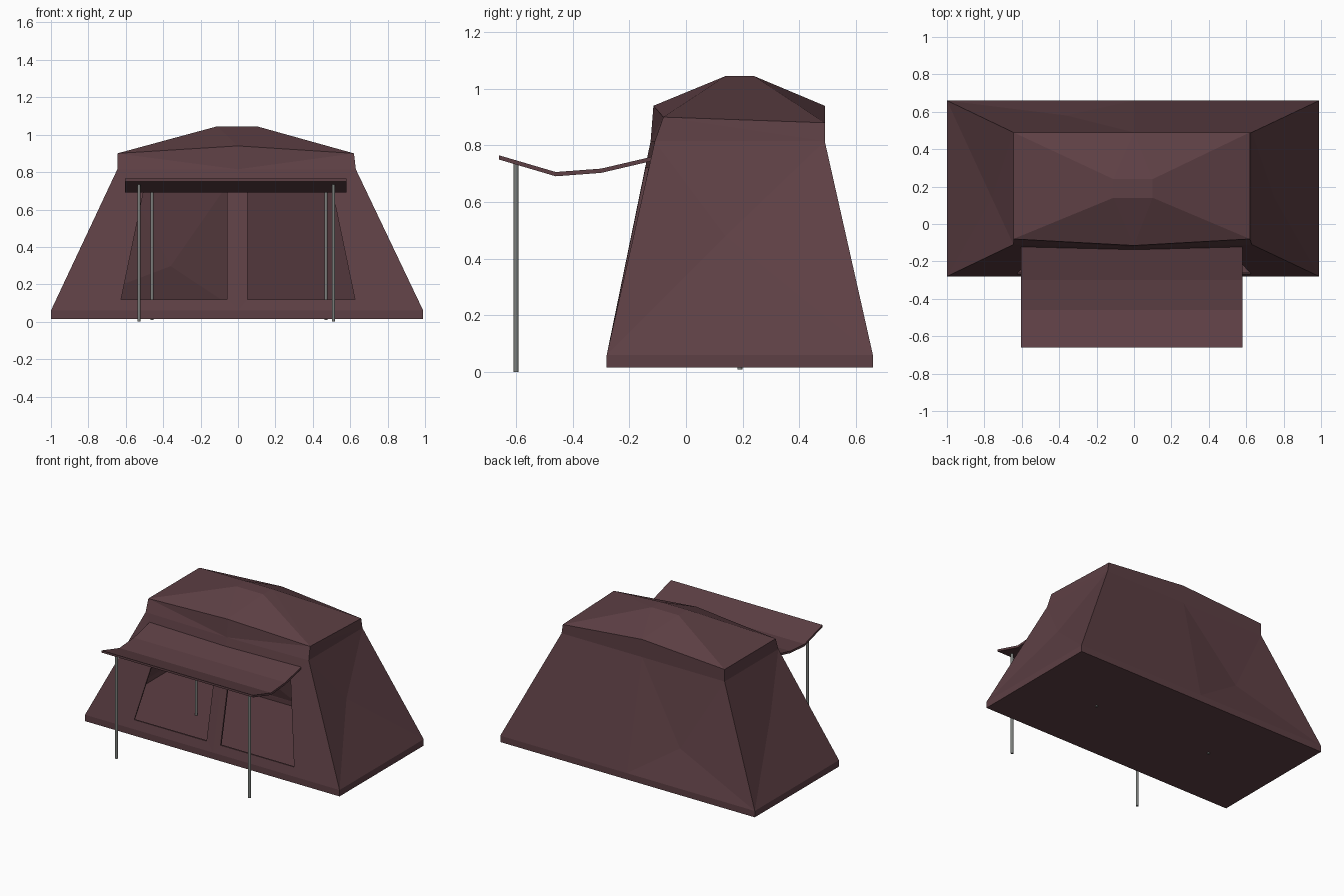
import bpy
import bmesh
from mathutils import Vector

cube = bpy.data.objects.get("Cube")
if cube:
    bpy.data.objects.remove(cube, do_unlink=True)


def material(name, rgb):
    mat = bpy.data.materials.new(name)
    mat.use_nodes = True
    colour = (*rgb, 1)
    mat.diffuse_color = colour
    mat.node_tree.nodes["Principled BSDF"].inputs["Base Color"].default_value = colour
    return mat


canvas = material("maroon canvas", (0.11, 0.05, 0.058))
metal = material("grey metal", (0.2, 0.21, 0.2))


def finish(bm, name, mat):
    bmesh.ops.recalc_face_normals(bm, faces=bm.faces)
    mesh = bpy.data.meshes.new(name)
    bm.to_mesh(mesh)
    bm.free()
    mesh.materials.append(mat)
    obj = bpy.data.objects.new(name, mesh)
    bpy.context.collection.objects.link(obj)
    return obj


def extrude_profile(name, points, offset, mat):
    """Solid made by sweeping a flat outline along an offset."""
    bm = bmesh.new()
    face = bm.faces.new([bm.verts.new(p) for p in points])
    swept = bmesh.ops.extrude_face_region(bm, geom=[face])["geom"]
    bmesh.ops.translate(bm, vec=Vector(offset),
                        verts=[v for v in swept if isinstance(v, bmesh.types.BMVert)])
    return finish(bm, name, mat)


# Tent shell: rings run front left, front middle, front right, then along the back
def ring(bm, left, right, front, back, z):
    pts = [(left, front, z), (0, front, z), (right, front, z),
           (right, back, z), (0, back, z), (left, back, z)]
    return [bm.verts.new(p) for p in pts]


bm = bmesh.new()
floor = ring(bm, -1, 0.99, -0.28, 0.66, 0.015)
hem = ring(bm, -1, 0.99, -0.28, 0.66, 0.06)
eave = ring(bm, -0.645, 0.63, -0.11, 0.49, 0.815)
brim = ring(bm, -0.645, 0.62, -0.08, 0.49, 0.9)
eave[1].co.y = -0.125
brim[1].co.y = -0.115
for i in (1, 4):
    brim[i].co.z = 0.94
brim[3].co.z = 0.88

# Slack canvas: one sagging point on some wall panels
dents = {2: (0.75, 0.14, 0.48), 4: (-0.36, 0.58, 0.3), 5: (-0.76, 0.14, 0.48)}
bm.faces.new(floor)
for low, high in ((floor, hem), (hem, eave), (eave, brim)):
    for i in range(6):
        j = (i + 1) % 6
        quad = [low[i], low[j], high[j], high[i]]
        if low is hem and i in dents:
            centre = bm.verts.new(dents[i])
            for k in range(4):
                bm.faces.new((quad[k], quad[(k + 1) % 4], centre))
        else:
            bm.faces.new(quad)

# Roof planes rising to a small flat top
fl, fm, fr, br, bk, bl = brim
t = [bm.verts.new((x, y, 1.045)) for x, y in
     ((-0.11, 0.14), (0.1, 0.14), (0.1, 0.24), (-0.11, 0.24))]
for face in ((fl, fm, t[0]), (fm, t[1], t[0]), (fm, fr, t[1]), (fr, br, t[2], t[1]),
             (br, bk, t[2]), (bk, t[3], t[2]), (bk, bl, t[3]), (bl, fl, t[0], t[3]), t):
    bm.faces.new(face)
bmesh.ops.triangulate(bm, faces=bm.faces)
shell = finish(bm, "tent_shell", canvas)
solid = shell.modifiers.new("thickness", "SOLIDIFY")
solid.thickness = 0.012
solid.offset = -1

# Two slanted openings cut through the front wall
cutters = []
for side, inner in ((-1, -0.06), (1, 0.05)):
    outline = [(inner, -0.5, 0.12), (side * 0.625, -0.5, 0.12),
               (side * 0.5, -0.5, 0.72), (inner, -0.5, 0.72)]
    cutter = extrude_profile("opening_cutter", outline, (0, 0.55, 0), canvas)
    cutter.hide_render = True
    cut = shell.modifiers.new("opening", "BOOLEAN")
    cut.operation = "DIFFERENCE"
    cut.solver = "EXACT"
    cut.object = cutter
    cutters.append(cutter)
bpy.context.view_layer.objects.active = shell
for name in [m.name for m in shell.modifiers]:
    bpy.ops.object.modifier_apply(modifier=name)
for cutter in cutters:
    bpy.data.objects.remove(cutter, do_unlink=True)

# Sagging awning sheet
path = [(-0.66, 0.765), (-0.46, 0.706), (-0.3, 0.718), (-0.12, 0.76)]
outline = ([(-0.605, y, z) for y, z in path] +
           [(-0.605, y, z - 0.015) for y, z in reversed(path)])
extrude_profile("awning", outline, (1.185, 0, 0), canvas)


# Poles
def pole(name, x, y, bottom, top):
    bm = bmesh.new()
    bmesh.ops.create_cone(bm, cap_ends=True, segments=10, radius1=0.009,
                          radius2=0.009, depth=top - bottom)
    bmesh.ops.translate(bm, verts=bm.verts, vec=(x, y, (top + bottom) / 2))
    obj = finish(bm, name, metal)
    for p in obj.data.polygons:
        p.use_smooth = len(p.vertices) == 4


pole("awning_pole_right", -0.53, -0.6, 0, 0.735)
pole("awning_pole_left", 0.51, -0.6, 0, 0.735)
pole("inner_pole_right", -0.46, 0.19, 0.008, 0.92)
pole("inner_pole_left", 0.47, 0.19, 0.008, 0.92)
